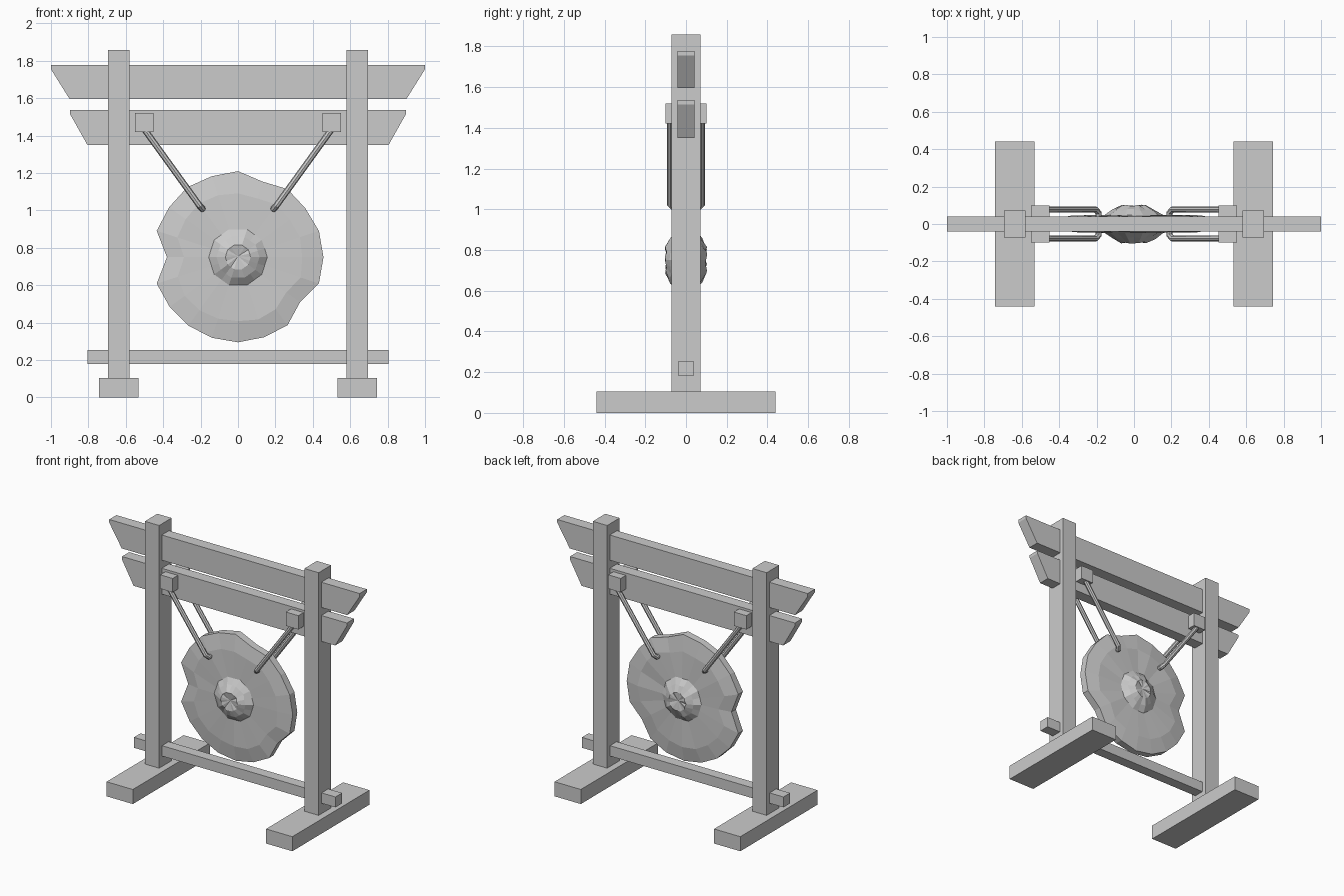
import bpy, bmesh, math, random
from mathutils import Vector

if "Cube" in bpy.data.objects:
    bpy.data.objects.remove(bpy.data.objects["Cube"])

random.seed(4)


def finish(name, bm):
    bmesh.ops.recalc_face_normals(bm, faces=bm.faces)
    me = bpy.data.meshes.new(name)
    bm.to_mesh(me)
    bm.free()
    ob = bpy.data.objects.new(name, me)
    bpy.context.collection.objects.link(ob)
    return ob


def box(name, x0, x1, y0, y1, z0, z1):
    bm = bmesh.new()
    bmesh.ops.create_cube(bm, size=1)
    for v in bm.verts:
        v.co = ((x0 + x1) / 2 + v.co.x * (x1 - x0),
                (y0 + y1) / 2 + v.co.y * (y1 - y0),
                (z0 + z1) / 2 + v.co.z * (z1 - z0))
    return finish(name, bm)


def beam(name, top, bottom, z0, z1, z2, hy):
    # beam with undercut ends, extruded along y
    prof = [(-top, z2), (-top, z1), (-bottom, z0), (bottom, z0), (top, z1), (top, z2)]
    bm = bmesh.new()
    f = bm.faces.new([bm.verts.new((x, -hy, z)) for x, z in prof])
    ext = bmesh.ops.extrude_face_region(bm, geom=[f])
    for v in ext["geom"]:
        if isinstance(v, bmesh.types.BMVert):
            v.co.y = hy
    return finish(name, bm)


# frame
for side, s in (("left", -1), ("right", 1)):
    c = s * 0.637
    box(side + "_foot", c - 0.105, c + 0.105, -0.44, 0.44, 0, 0.105)
    box(side + "_post", c - 0.057, c + 0.057, -0.071, 0.071, 0.1, 1.857)
    c = s * 0.502
    box(side + "_peg", c - 0.05, c + 0.05, -0.1, 0.1, 1.42, 1.52)
beam("top_beam", 1.0, 0.9, 1.595, 1.755, 1.777, 0.041)
beam("lower_beam", 0.898, 0.805, 1.35, 1.515, 1.537, 0.041)
box("bottom_rail", -0.805, 0.805, -0.038, 0.038, 0.18, 0.255)

# ropes: each loops through the gong from the front of a peg to the back
for side, s in (("left", -1), ("right", 1)):
    half = [(0.51, 0.077, 1.447), (0.205, 0.077, 1.025), (0.19, 0.06, 1.008)]
    path = [(x, -y, z) for x, y, z in half] + half[::-1]
    cu = bpy.data.curves.new(side + "_rope", "CURVE")
    cu.dimensions = "3D"
    cu.bevel_depth = 0.017
    cu.bevel_resolution = 2
    cu.use_fill_caps = True
    sp = cu.splines.new("POLY")
    sp.points.add(len(path) - 1)
    for p, (x, y, z) in zip(sp.points, path):
        p.co = (s * x, y, z, 1)
    sp.use_smooth = False
    bpy.context.collection.objects.link(bpy.data.objects.new(side + "_rope", cu))

# gong: battered rim outline, counter-clockwise from +x
rim = [.457, .455, .445, .45, .425, .46, .455, .462, .455, .457,
       .38, .457, .452, .452, .453, .455, .45, .45, .41, .455]
N = len(rim)
bm = bmesh.new()


def ring(radii, y, jitter):
    out = []
    for i, r in enumerate(radii):
        a = math.tau * i / N
        out.append(bm.verts.new((r * math.cos(a), y + random.uniform(-jitter, jitter),
                                 0.75 + r * math.sin(a))))
    return out


def bridge(a, b):
    for i in range(N):
        j = (i + 1) % N
        bm.faces.new((a[i], a[j], b[j], b[i]))


def ten_sided(r):
    return [r * (1 if i % 2 == 0 else math.cos(math.pi / 10)) for i in range(N)]


def face_rings(s):
    rings = [ring(rim, s * 0.026, 0.004),
             ring([r * 0.76 + random.uniform(-.01, .01) for r in rim], s * 0.043, 0.004),
             ring(ten_sided(0.157), s * 0.046, 0.003),
             ring(ten_sided(0.115), s * 0.075, 0.006),
             ring(ten_sided(0.068), s * 0.099, 0.005)]
    for a, b in zip(rings, rings[1:]):
        bridge(a, b)
    # dented centre of the boss
    c = bm.verts.new((0, s * 0.09, 0.755))
    for i in range(N):
        bm.faces.new((rings[-1][i], rings[-1][(i + 1) % N], c))
    return rings[0]


bridge(face_rings(-1), face_rings(1))
finish("gong", bm)
